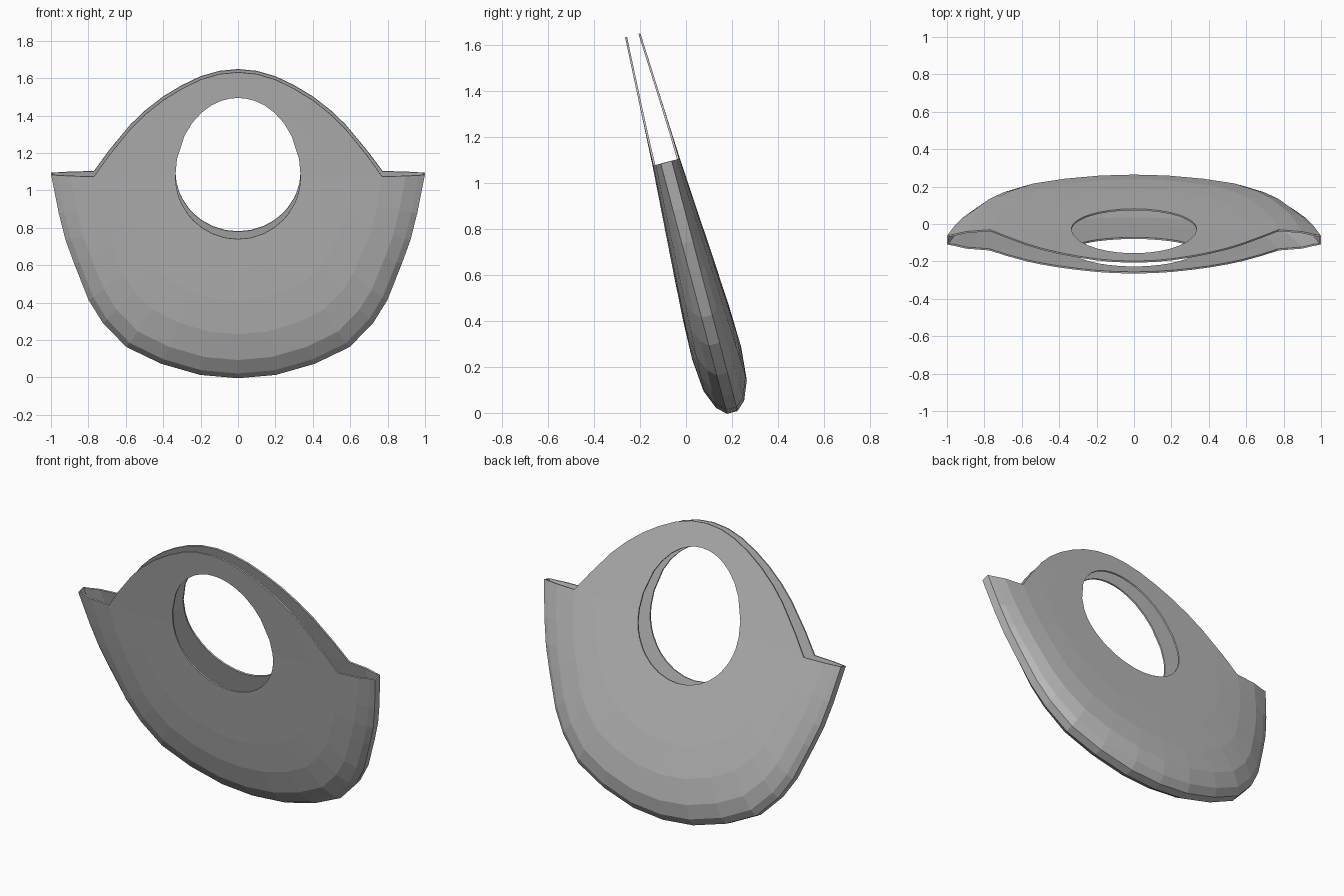
import bpy, bmesh, math
from mathutils import Vector, Matrix

cube = bpy.data.objects.get("Cube")
if cube:
    bpy.data.objects.remove(cube)

MID = 1.12                      # height of the side openings, along the panel
TILT = math.atan(0.264)         # backward lean of the whole bag
RINGS = [0, 0.2, 0.43, 0.664, 0.85, 0.955, 1]

# Half outlines in the panel plane: (x, height)
BODY = [(0.995, 1.12), (0.955, 0.91), (0.918, 0.76), (0.872, 0.63), (0.795, 0.43),
        (0.72, 0.305), (0.595, 0.172), (0.41, 0.08), (0.2, 0.018), (0, 0)]
FLAP = [(0.77, 1.12), (0.69, 1.235), (0.575, 1.38), (0.495, 1.46), (0.4, 1.537),
        (0.3, 1.6), (0.2, 1.65), (0.1, 1.68), (0, 1.69)]


def mirrored(half):
    return half + [(-x, v) for x, v in reversed(half[:-1])]


def half_depth(v, r):
    """Half the bag's thickness: slim at the top, full below, rounded at the rim."""
    if v < MID:
        w = 0.13 - 0.073 * v / MID
    else:
        w = 0.057 - 0.027 * (v - MID) / 0.57
    return max(w * math.sqrt(max(0, 1 - r ** 8)), 0.022)


def hole_point(x, v, width, height, drop):
    a = math.atan2((v - MID) / height, x / width)
    return Vector((0.335 * math.cos(a), MID + drop * math.sin(a)))


def add_panel(bm, side, outline, rings, width, height, drop, body):
    """Skin from the handle hole to an outline; returns the outer row."""
    cols = []
    for x, v in outline:
        inner, outer = hole_point(x, v, width, height, drop), Vector((x, v))
        col = []
        for t in rings:
            p = inner.lerp(outer, t)
            r = 0.33 + 0.67 * t if body else abs(p.x) / 0.995
            col.append(bm.verts.new((p.x, side * half_depth(p.y, r), p.y)))
        cols.append(col)
    for a, b in zip(cols, cols[1:]):
        for i in range(len(rings) - 1):
            bm.faces.new((a[i], a[i + 1], b[i + 1], b[i]))
    return [c[-1] for c in cols]


bm = bmesh.new()
rims = []
for side in (-1, 1):
    rims.append(add_panel(bm, side, mirrored(BODY), RINGS, 0.995, MID, 0.34, True))
    flap_rings = [t / RINGS[3] for t in RINGS[:4]]
    add_panel(bm, side, mirrored(FLAP), flap_rings, 0.77, 0.57, 0.43, False)

# Narrow gusset joining the two panels round the bottom
front, back = rims
for i in range(len(front) - 1):
    bm.faces.new((front[i], front[i + 1], back[i + 1], back[i]))

bmesh.ops.remove_doubles(bm, verts=bm.verts, dist=0.004)
bmesh.ops.recalc_face_normals(bm, faces=bm.faces)
bmesh.ops.transform(bm, verts=bm.verts,
                    matrix=Matrix.Translation((0, 0.2, 0.006)) @ Matrix.Rotation(TILT, 4, 'X'))

mesh = bpy.data.meshes.new("bag_shell")
bm.to_mesh(mesh)
bm.free()
bag = bpy.data.objects.new("bag_shell", mesh)
bpy.context.collection.objects.link(bag)

# Thin sheet thickness
solid = bag.modifiers.new("thickness", 'SOLIDIFY')
solid.thickness = 0.009
solid.offset = 0

grey = bpy.data.materials.new("plain grey")
grey.use_nodes = True
colour = (0.5, 0.5, 0.5, 1)
grey.diffuse_color = colour
grey.node_tree.nodes["Principled BSDF"].inputs["Base Color"].default_value = colour
mesh.materials.append(grey)
